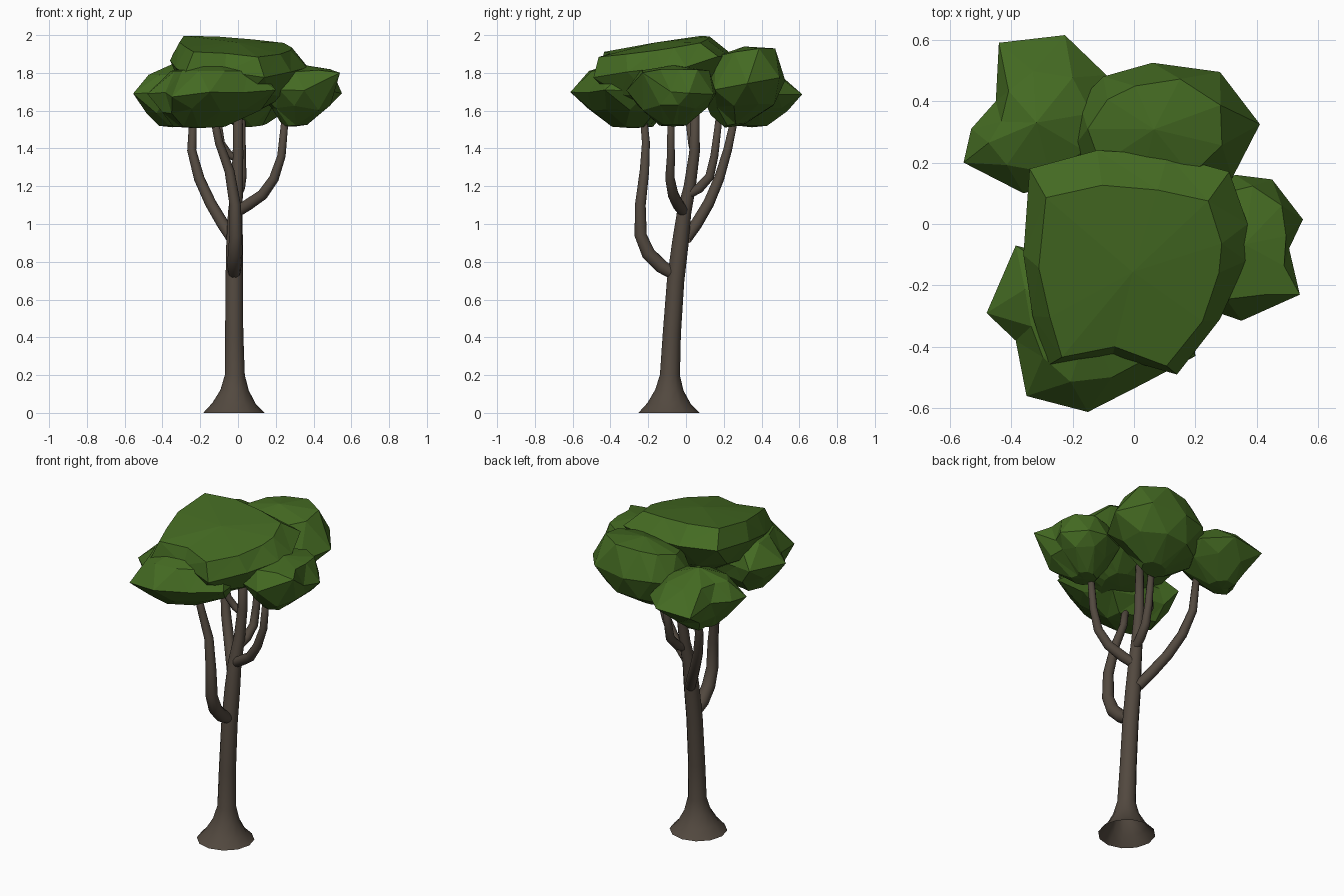
import bpy, bmesh, math, random
from mathutils import Vector

random.seed(7)


def material(name, rgb):
    m = bpy.data.materials.new(name)
    m.diffuse_color = (*rgb, 1)
    return m


BARK = material("brown bark", (0.085, 0.066, 0.05))
LEAF = material("leaf green", (0.058, 0.145, 0.016))


def loft(name, rings, mat, smooth, caps):
    """Skin a list of equal-length point rings, with fan caps at (bottom, top)."""
    bm = bmesh.new()
    vs = [[bm.verts.new(p) for p in r] for r in rings]
    n = len(vs[0])
    for a, b in zip(vs, vs[1:]):
        for i in range(n):
            j = (i + 1) % n
            bm.faces.new((a[i], a[j], b[j], b[i]))
    for ring, centre in zip((vs[0], vs[-1]), caps):
        if centre is not None:
            c = bm.verts.new(centre)
            for i in range(n):
                bm.faces.new((ring[i], ring[(i + 1) % n], c))
    bmesh.ops.recalc_face_normals(bm, faces=bm.faces)
    if not smooth:
        bmesh.ops.triangulate(bm, faces=bm.faces)
    me = bpy.data.meshes.new(name)
    bm.to_mesh(me)
    bm.free()
    me.materials.append(mat)
    for p in me.polygons:
        p.use_smooth = smooth
    ob = bpy.data.objects.new(name, me)
    bpy.context.collection.objects.link(ob)
    return ob


def limb(name, path, sides=10):
    """Tapered tube along (x, y, z, radius) points."""
    pts = [Vector(p[:3]) for p in path]
    rings = []
    for i, p in enumerate(pts):
        t = pts[min(i + 1, len(pts) - 1)] - pts[max(i - 1, 0)]
        if p.z == 0:
            t = Vector((0, 0, 1))
        q = Vector((0, 0, 1)).rotation_difference(t)
        rings.append([p + q @ Vector((math.cos(a), math.sin(a), 0)) * path[i][3]
                      for a in (math.tau * k / sides for k in range(sides))])
    loft(name, rings, BARK, True, (None, pts[-1]))


def foliage(name, outline, levels, top_z, tilt=(0, 0), twist=(1, 3)):
    """Faceted leaf clump: plan outline repeated at (scale, z, dx, dy) levels.
    Levels in twist use edge midpoints, giving staggered triangular facets.
    A third outline value lifts that point at the widest level."""
    n = len(outline)
    plan = [Vector(p[:2]) for p in outline]
    c = sum(plan, Vector((0, 0))) / n
    rings, centres = [], []
    for li, (s, z, dx, dy) in enumerate(levels):
        ring = []
        for i in range(n):
            p = (plan[i] + plan[(i + 1) % n]) / 2 if li in twist else plan[i]
            d = (p - c) * s
            dz = tilt[0] * (d.x + dx) + tilt[1] * (d.y + dy)
            if s == 1:
                dz += outline[i][2] if len(outline[i]) > 2 else 0
            elif li:
                d *= random.uniform(0.94, 1.06)
            if 0 < li < 3:
                dz += random.uniform(-0.02, 0.02)
            ring.append((c.x + d.x + dx, c.y + d.y + dy, min(z + dz, 2.0)))
        rings.append(ring)
        centres.append((c.x + dx, c.y + dy))
    loft(name, rings, LEAF, False,
         ((*centres[0], levels[0][1] - 0.008), (*centres[-1], top_z)))


# Trunk with flared foot
limb("trunk", [(-0.022, -0.09, 0, 0.162), (-0.02, -0.09, 0.05, 0.115),
               (-0.018, -0.088, 0.12, 0.075), (-0.017, -0.085, 0.2, 0.053),
               (-0.02, -0.075, 0.42, 0.048), (-0.02, -0.055, 0.7, 0.046),
               (-0.018, -0.03, 0.9, 0.044), (-0.015, -0.01, 1.06, 0.038),
               (-0.005, 0.02, 1.2, 0.032), (0, 0.045, 1.38, 0.028),
               (0, 0.05, 1.7, 0.022)], 12)

# Branches
limb("front_branch", [(-0.02, -0.05, 0.725, 0.03), (-0.02, -0.13, 0.775, 0.038),
                      (-0.015, -0.2, 0.845, 0.038), (-0.012, -0.24, 0.94, 0.034),
                      (-0.015, -0.242, 1.1, 0.03), (-0.045, -0.22, 1.28, 0.026),
                      (-0.1, -0.212, 1.43, 0.022), (-0.14, -0.23, 1.62, 0.019)])
limb("back_left_branch", [(-0.03, 0, 0.92, 0.03), (-0.08, 0.055, 1.0, 0.032),
                          (-0.145, 0.12, 1.11, 0.03), (-0.205, 0.175, 1.24, 0.028),
                          (-0.245, 0.22, 1.39, 0.024), (-0.235, 0.27, 1.62, 0.019)])
limb("right_branch", [(-0.01, -0.01, 1.06, 0.028), (0.05, -0.04, 1.1, 0.031),
                      (0.13, -0.068, 1.155, 0.029), (0.19, -0.085, 1.24, 0.026),
                      (0.23, -0.08, 1.36, 0.022), (0.255, -0.08, 1.62, 0.018)])
limb("back_right_branch", [(0, 0.02, 1.16, 0.024), (0.01, 0.07, 1.19, 0.027),
                           (0.02, 0.125, 1.25, 0.025), (0.02, 0.15, 1.36, 0.022),
                           (0.02, 0.18, 1.6, 0.018)])
limb("upper_twig", [(0, 0.045, 1.34, 0.018), (-0.05, 0.045, 1.37, 0.021),
                    (-0.09, 0.03, 1.43, 0.02), (-0.12, 0, 1.66, 0.015)])

# Leaf clumps
foliage("top_foliage",
        [(-0.34, 0.18), (-0.12, 0.24), (0.11, 0.225), (0.31, 0.17), (0.37, 0),
         (0.365, -0.12), (0.28, -0.31), (0.14, -0.49), (-0.07, -0.43),
         (-0.28, -0.46), (-0.33, -0.3), (-0.36, -0.1)],
        [(0.3, 1.61, 0, 0), (0.8, 1.72, 0, 0), (1, 1.85, 0, 0),
         (0.8, 1.945, -0.01, -0.04)], 1.962, (-0.07, 0.16), (1,))
foliage("front_foliage",
        [(-0.48, -0.29), (-0.385, -0.38), (-0.35, -0.56), (-0.15, -0.612),
         (0.03, -0.52), (0.2, -0.43), (0.17, -0.2), (-0.05, -0.12),
         (-0.27, -0.1), (-0.385, -0.07)],
        [(0.4, 1.515, -0.05, 0.05), (0.82, 1.6, -0.01, 0.02), (1, 1.69, 0, 0),
         (0.75, 1.81, 0.02, 0)], 1.87)
foliage("back_left_foliage",
        [(-0.44, 0.59), (-0.225, 0.615), (-0.09, 0.485), (-0.05, 0.3),
         (-0.16, 0.15), (-0.36, 0.1), (-0.555, 0.2), (-0.53, 0.31), (-0.45, 0.4)],
        [(0.3, 1.52, -0.03, 0), (0.78, 1.6, 0, 0), (1, 1.69, 0, 0),
         (0.7, 1.79, 0, -0.02)], 1.86)
foliage("back_right_foliage",
        [(-0.18, 0.4), (-0.1, 0.48), (0.06, 0.525), (0.28, 0.495), (0.41, 0.325),
         (0.32, 0.15), (0.12, 0.08), (-0.1, 0.1), (-0.22, 0.22)],
        [(0.25, 1.53, 0, -0.05), (0.8, 1.62, 0, 0), (1, 1.73, 0, 0),
         (0.77, 1.9, 0, 0)], 1.94, (0.08, 0.15))
foliage("right_foliage",
        [(0.33, 0.16), (0.45, 0.145), (0.55, 0.015), (0.505, -0.08),
         (0.54, -0.23, 0.1), (0.35, -0.315), (0.22, -0.27), (0.12, -0.1), (0.17, 0.08)],
        [(0.3, 1.525, -0.05, 0), (0.8, 1.61, 0, 0), (1, 1.7, 0, 0),
         (0.82, 1.81, 0, 0)], 1.84, (0.06, 0))
